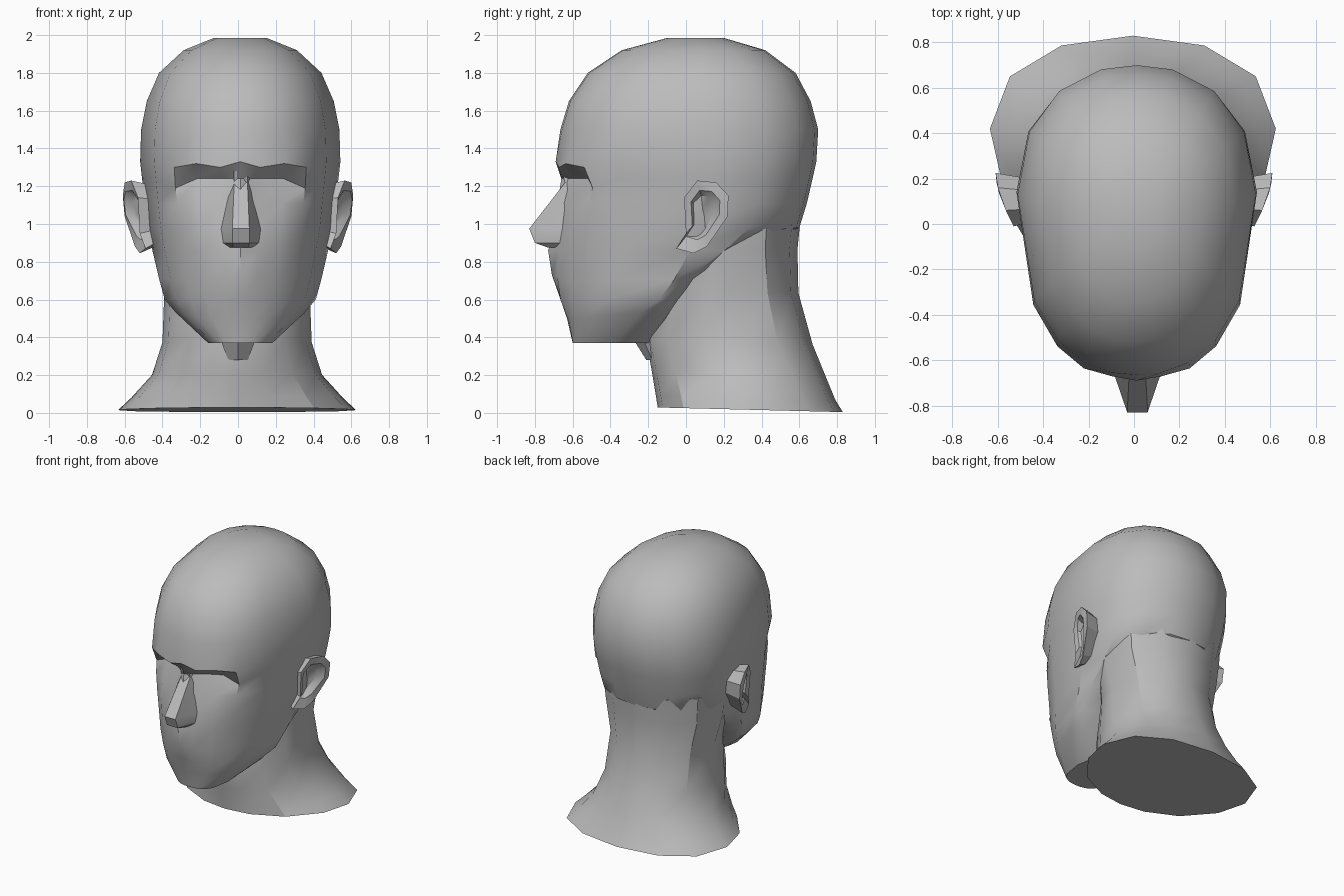
import bpy, bmesh, math

if "Cube" in bpy.data.objects:
    bpy.data.objects.remove(bpy.data.objects["Cube"])

grey = bpy.data.materials.new("plaster grey")
grey.diffuse_color = (0.5, 0.5, 0.5, 1)
grey.use_nodes = True
grey.node_tree.nodes["Principled BSDF"].inputs["Base Color"].default_value = grey.diffuse_color


def finish(name, bm, angle=32):
    bmesh.ops.recalc_face_normals(bm, faces=bm.faces[:])
    me = bpy.data.meshes.new(name)
    bm.to_mesh(me)
    bm.free()
    me.materials.append(grey)
    ob = bpy.data.objects.new(name, me)
    bpy.context.collection.objects.link(ob)
    bpy.ops.object.select_all(action='DESELECT')
    ob.select_set(True)
    bpy.context.view_layer.objects.active = ob
    bpy.ops.object.shade_smooth_by_angle(angle=math.radians(angle))
    return ob


def half_ring(ring, front, back):
    """Half outline, front centre to back centre, as (x, y) points."""
    z, yf, yb, w, yw, n = ring
    pts = [(w * u, yw + (yf - yw) * (1 - u ** n) ** (1 / n)) for u in front]
    pts += [(w * u, yw + (yb - yw) * (1 - u ** 2.2) ** (1 / 2.2)) for u in back]
    return pts


def loft(name, rings, front, back, moves={}, cx=0.0, tilt=0.0):
    """Stack mirrored rings; moves shifts single points as (dy, dz)."""
    bm = bmesh.new()
    loops = []
    for r, ring in enumerate(rings):
        half = []
        for c, (x, y) in enumerate(half_ring(ring, front, back)):
            dy, dz = moves.get((r, c), (0, 0))
            half.append((x, y + dy, ring[0] + dz + tilt * y))
        full = half + [(-x, y, z) for x, y, z in half[-2:0:-1]]
        loops.append([bm.verts.new((x + cx, y, z)) for x, y, z in full])
    n = len(loops[0])
    for a, b in zip(loops, loops[1:]):
        for i in range(n):
            j = (i + 1) % n
            bm.faces.new((a[i], a[j], b[j], b[i]))
    bm.faces.new(loops[0])
    bm.faces.new(loops[-1])
    return finish(name, bm)


# Head: z, front y, back y, half width, y of widest point, front roundness
head_rings = [
    (0.37, -0.60, -0.18, 0.17, -0.38, 2.6),
    (0.50, -0.63, -0.08, 0.34, -0.24, 2.1),
    (0.60, -0.66, -0.02, 0.40, -0.14, 2.0),
    (0.71, -0.69, 0.08, 0.43, -0.06, 2.0),
    (0.86, -0.70, 0.40, 0.465, 0.02, 2.0),
    (0.98, -0.69, 0.60, 0.49, 0.08, 2.1),
    (1.11, -0.68, 0.64, 0.505, 0.12, 2.2),
    (1.24, -0.66, 0.67, 0.52, 0.14, 2.35),
    (1.33, -0.69, 0.69, 0.53, 0.14, 2.35),
    (1.50, -0.665, 0.70, 0.525, 0.13, 2.3),
    (1.65, -0.62, 0.66, 0.495, 0.12, 2.3),
    (1.80, -0.52, 0.58, 0.43, 0.10, 2.2),
    (1.92, -0.34, 0.42, 0.30, 0.08, 2.1),
    (1.985, -0.10, 0.20, 0.14, 0.06, 2.0),
]
# Eye sockets, mouth crease, lips, chin and jaw corners
face_moves = {
    (8, 1): (0.01, -0.03), (8, 2): (0, -0.01), (8, 3): (0, -0.03),
    (7, 1): (0.07, 0.0), (7, 2): (0.09, 0.0), (7, 3): (0.02, -0.05),
    (6, 1): (0.04, 0), (6, 2): (0.03, 0), (5, 1): (0.02, 0),
    (4, 0): (-0.03, 0), (4, 1): (0.01, 0),
    (3, 0): (-0.02, 0.02), (3, 1): (-0.005, 0.01), (3, 2): (0.02, -0.03),
    (2, 1): (-0.015, 0), (1, 4): (0, 0.02), (1, 5): (0, 0.03),
}
loft("head", head_rings, [0, 0.2, 0.44, 0.66, 0.86, 1],
     [0.9, 0.65, 0.3, 0], face_moves, cx=0.012)

# Neck flaring to the shoulders
neck_rings = [
    (0.025, -0.15, 0.83, 0.63, 0.42, 2.0),
    (0.09, -0.16, 0.79, 0.56, 0.40, 2.0),
    (0.21, -0.18, 0.74, 0.45, 0.34, 2.0),
    (0.38, -0.21, 0.67, 0.395, 0.25, 2.0),
    (0.65, -0.15, 0.595, 0.385, 0.22, 2.0),
    (0.88, -0.05, 0.59, 0.44, 0.20, 2.0),
    (1.08, 0.00, 0.61, 0.46, 0.20, 2.0),
]
loft("neck", neck_rings, [0, 0.3, 0.65, 0.92, 1], [0.86, 0.5, 0],
     cx=-0.005, tilt=-0.025)

# Throat bump below the chin
bm = bmesh.new()
bmesh.ops.create_cone(bm, cap_ends=True, segments=6, radius1=0.06, radius2=0.13, depth=0.16)
for v in bm.verts:
    v.co.y += -0.15 - (0.03 if v.co.z > 0 else 0)
    v.co.z += 0.36
finish("throat", bm)

# Nose: stacked sections of ridge half width, ridge y, base half width, base y, z
bm = bmesh.new()
sections = [
    (0.035, -0.66, 0.07, -0.56, 1.28), (0.035, -0.64, 0.075, -0.56, 1.22),
    (0.045, -0.83, 0.11, -0.64, 0.975), (0.045, -0.80, 0.105, -0.64, 0.90),
    (0.04, -0.73, 0.08, -0.64, 0.875),
]
rows = [[bm.verts.new((x + 0.015, y, z)) for x, y in
         ((-bw, by), (-rw, ry), (rw, ry), (bw, by))] for rw, ry, bw, by, z in sections]
for a, b in zip(rows, rows[1:]):
    for i in range(4):
        j = (i + 1) % 4
        bm.faces.new((a[i], a[j], b[j], b[i]))
bm.faces.new(rows[0])
bm.faces.new(rows[-1])
finish("nose", bm, 25)

# Ears: outline as (y, z, outward x) with a sunken bowl
outline = [(-0.01, 1.14, 0.53), (0.06, 1.23, 0.565), (0.16, 1.22, 0.60),
           (0.225, 1.15, 0.61), (0.22, 1.04, 0.60), (0.11, 0.88, 0.545),
           (0.04, 0.845, 0.52), (-0.05, 0.87, 0.49), (0.0, 0.95, 0.52)]
for name, s in (("right_ear", 1), ("left_ear", -1)):
    bm = bmesh.new()
    cy, cz = 0.095, 1.07
    root = [bm.verts.new((s * 0.42, cy + (y - cy) * 0.75, cz + (z - cz) * 0.8)) for y, z, x in outline]
    rim = [bm.verts.new((s * x, y, z)) for y, z, x in outline]
    lip = [bm.verts.new((s * (x - 0.005), cy + (y - cy) * 0.65, cz + (z - cz) * 0.68)) for y, z, x in outline]
    bowl = [bm.verts.new((s * (x - 0.05), cy + (y - cy) * 0.4, cz + (z - cz) * 0.5)) for y, z, x in outline]
    for a, b in ((root, rim), (rim, lip), (lip, bowl)):
        for i in range(len(a)):
            j = (i + 1) % len(a)
            bm.faces.new((a[i], a[j], b[j], b[i]))
    bm.faces.new(bowl)
    bm.faces.new(root)
    finish(name, bm, 25)
